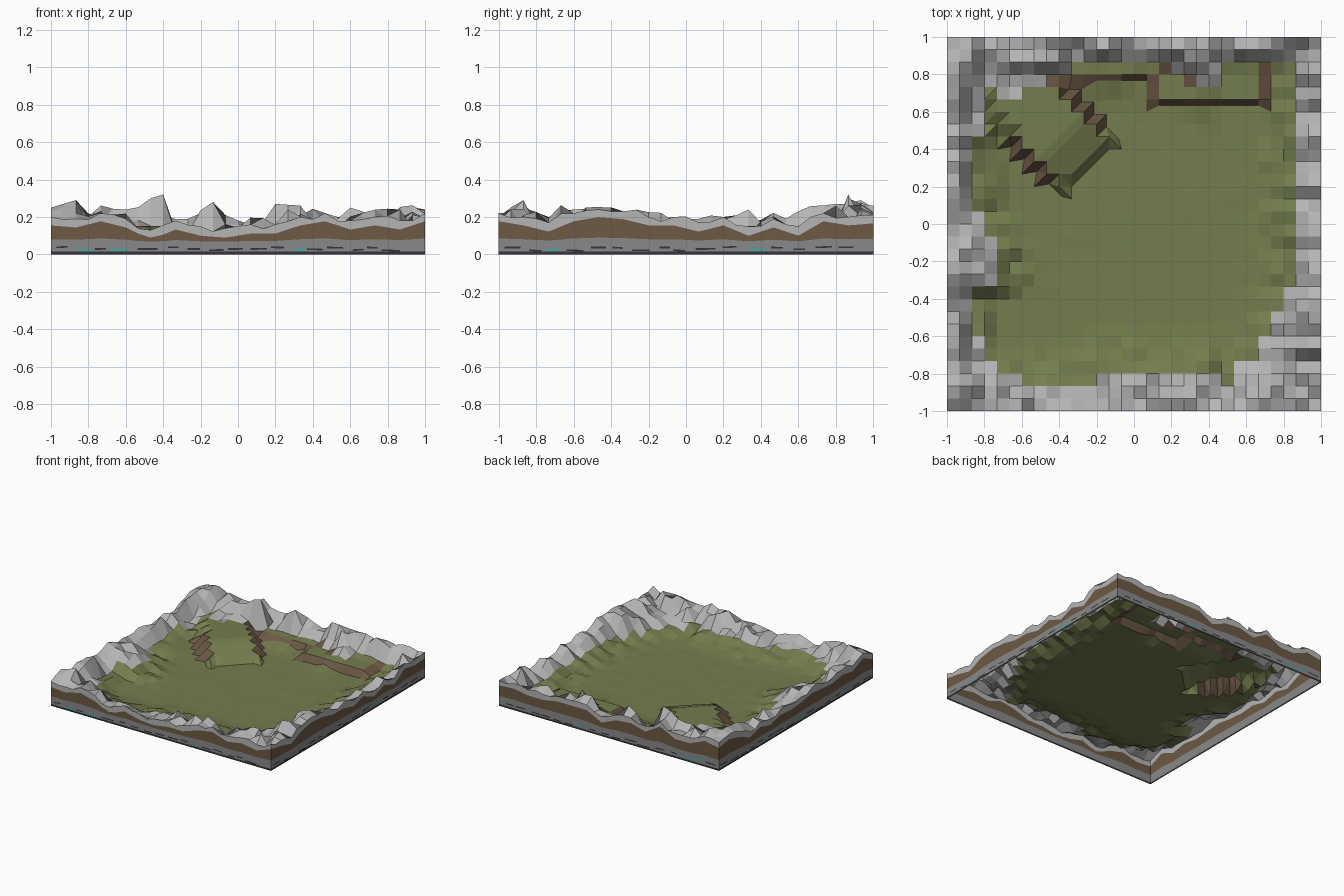
import bpy, random, math
from mathutils import Vector

if "Cube" in bpy.data.objects:
    bpy.data.objects.remove(bpy.data.objects["Cube"])

random.seed(7)
N, C = 30, 2 / 30
R2 = math.sqrt(2)
PLAIN = .043

def mat(name, rgb):
    m = bpy.data.materials.new(name)
    m.diffuse_color = (*rgb, 1)
    m.use_nodes = True
    m.node_tree.nodes["Principled BSDF"].inputs["Base Color"].default_value = m.diffuse_color
    return m

GRASS = mat("grass", (.175, .205, .075))
ROCK = mat("rock", (.46, .46, .46))
EARTH = mat("earth", (.15, .10, .06))
STONE = mat("stone", (.25, .25, .25))
DARK = mat("dark_stone", (.035, .035, .04))
GEM = mat("teal_ore", (.02, .45, .42))

def make(name, verts, faces, mats, idx):
    me = bpy.data.meshes.new(name)
    me.from_pydata(verts, [], faces)
    for m in mats:
        me.materials.append(m)
    me.polygons.foreach_set("material_index", idx)
    ob = bpy.data.objects.new(name, me)
    bpy.context.collection.objects.link(ob)
    return ob

# rim heights (hundredths) along each side, every second grid column
EDGE = {
    "front": [20, 19, 22, 19, 13, 18, 15, 14, 16, 16, 20, 22, 18, 20, 18, 22],
    "right": [22, 20, 17, 22, 24, 23, 20, 20, 17, 20, 15, 19, 15, 22, 20, 21],
    "back": [23, 25, 20, 20, 26, 19, 22, 21, 16, 22, 22, 22, 20, 20, 22, 21],
    "left": [20, 25, 20, 22, 20, 21, 22, 20, 19, 20, 17, 20, 17, 22, 25, 23],
}
# rock belt width in cells along each side
BELT = {
    "front": [6, 4, 3, 2, 2, 2, 3, 3, 3, 3, 3, 2, 4, 6, 6],
    "right": [8, 7, 5, 4, 3, 2, 2, 2, 2, 2, 2, 2, 2, 2, 2],
    "back": [6, 4, 5, 4, 3, 2, 2, 2, 2, 3, 4, 2, 2, 2, 2],
    "left": [6, 4, 3, 2, 2, 4, 4, 3, 2, 2, 2, 3, 3, 4, 8],
}
# tall summits: column, row, height
PEAKS = [(9, 28, .32), (8, 28, .3), (2, 29, .29), (13, 29, .28), (19, 29, .265), (2, 2, .29),
         (1, 6, .24), (29, 27, .26), (1, 20, .24), (24, 29, .25), (15, 29, .16), (1, 24, .23)]
wob = {s: [random.uniform(-.025, .025) if k % 2 else 0 for k in range(N + 1)] for s in EDGE}

def edge(side, k):
    e = EDGE[side]
    return (e[k // 2] + e[min(15, (k + 1) // 2)]) / 200 + wob[side][k]

def sides(i, j):
    return (("front", j, i), ("right", N - i, j), ("back", N - j, i), ("left", i, j))

def belt_dist(i, j):
    return min(d - BELT[s][min(14, int(k) // 2)] for s, d, k in sides(i, j))

def uv(i, j):
    x, y = -1 + i * C, -1 + j * C
    return (x - y) / R2, (x + y) / R2

def raised(i, j):
    # spur with two cliff sides and a grass ramp, plus the rear terrace
    x, y = -1 + i * C, -1 + j * C
    u, v = uv(i, j)
    h = 0
    if u < -.39 and -.15 < v < .26:
        h = .035 + .075 * min(1, (-.39 - u) / .2)
        if v < -.1 and u < -.76:
            h *= .6
    if (-.4 < x < .1 and y > .75) or (.1 < x < .72 and y > .66):
        h = max(h, .06)
    return h

# terrain heights
H, UP = {}, {}
for i in range(N + 1):
    for j in range(N + 1):
        ds = sides(i, j)
        s, d, k = min(ds, key=lambda q: q[1])
        t = belt_dist(i, j)
        noise = random.uniform(-.05, .065)
        UP[i, j] = raised(i, j) if t > -1 else 0
        if d == 0:
            z = edge(s, k)
        elif t < 0:
            w = [1 / q[1] ** 2 for q in ds]
            e = sum(a * edge(q[0], q[2]) for a, q in zip(w, ds)) / sum(w)
            e -= .02 * max(0, d - 1)
            z = min(.27, .11 + (e - .11) * min(1, -t / 1.5) + noise * (1 if d < 3 else .6))
        else:
            f = max(0, 1 - t / 4.5)
            z = PLAIN + .06 * f * f + (noise * .35 if t < 3 else noise * .03)
        H[i, j] = max(z, PLAIN + UP[i, j])
for i, j, z in PEAKS:
    H[i, j] = z

# pull the foot of each cliff toward its brink
P = {}
for (i, j), z in H.items():
    p = Vector((-1 + i * C, -1 + j * C, z))
    u, v = uv(i, j)
    if UP[i, j] == 0 and 0 < i < N and 0 < j < N and belt_dist(i, j) >= 0:
        if -.78 < u < -.37 and -.21 < v < .33:
            sh = .02 * (1 if v < 0 else -1)
            if v < -.15 or v > .26:
                p += Vector((sh, sh, 0)) / R2
        elif i > 10 and UP[i, j + 1] > .03:
            p.y += C * .5
    P[i, j] = p

verts = [P[i, j] for i in range(N + 1) for j in range(N + 1)]
faces, idx = [], []
for i in range(N):
    for j in range(N):
        q = [(i, j), (i + 1, j), (i + 1, j + 1), (i, j + 1)]
        belt = belt_dist(i + .5, j + .5)
        # cells around the spur are split along the cliff direction
        parts = [q]
        if i < 14 and 16 < j < 26 and belt > 0 and max(UP[c] for c in q) > 0:
            flat = uv(i + .5, j + .5)[1]
            parts = [[q[0], q[1], q[2]], [q[0], q[2], q[3]]] if -.08 < flat < .2 else \
                    [[q[0], q[1], q[3]], [q[1], q[2], q[3]]]
            if uv(i + .5, j + .5)[0] < -.46:
                parts = [[q[0], q[1], q[3]], [q[1], q[2], q[3]]] if abs(flat - .055) > 9 else \
                        [[q[0], q[1], q[2]], [q[0], q[2], q[3]]]
        for part in parts:
            ups = [UP[c] for c in part]
            zs = [H[c] for c in part]
            u = sum(uv(*c)[0] for c in part) / len(part)
            m = 0
            if belt < 0:
                m = 1
            elif max(ups) > .025 and min(ups) == 0 and min(zs) < .11 \
                    and max(zs) - min(zs) > .025 and (i > 13 or j > 25 or -.8 < u < -.46):
                m = 2
            faces.append([a * (N + 1) + b for a, b in part])
            idx.append(m)
make("terrain", verts, faces, [GRASS, ROCK, EARTH], idx)

# side walls in strata
def place(side, s, z, out=0):
    r = 1 + out
    return {"front": (s, -r, z), "right": (r, s, z),
            "back": (s, r, z), "left": (-r, s, z)}[side]

for side in EDGE:
    turn = 1 if side in ("front", "right") else -1
    v, f, m = [], [], []
    for k in range(N + 1):
        top = P[{"front": (k, 0), "right": (N, k), "back": (k, N), "left": (0, k)}[side]].z
        brown = max(.09, (top - wob[side][k]) * 1.1 - .065)
        grey = .05 + .2 * brown
        v += [place(side, -1 + k * C, z) for z in (0, .015, grey, min(brown, top - .02), top)]
    for k in range(N):
        for l in range(4):
            a = k * 5 + l
            f.append((a, a + 5, a + 6, a + 1)[::turn])
            m.append(l)
    make(side + "_wall", v, f, [DARK, STONE, EARTH, ROCK], m)

    # dark seams and ore flecks
    v, f, m = [], [], []
    s = -.97
    while s < .9:
        w = random.uniform(.05, .11)
        z = random.choice((.018, .024, .033))
        tilt = random.uniform(-.004, .004)
        b = len(v)
        v += [place(side, s, z, .001), place(side, s + w, z + tilt, .001),
              place(side, s + w, z + tilt + .009, .001), place(side, s, z + .009, .001)]
        f.append((b, b + 1, b + 2, b + 3)[::turn])
        m.append(1 if random.random() < .15 else 0)
        s += w + random.uniform(.01, .06)
    make(side + "_seams", v, f, [DARK, GEM], m)
